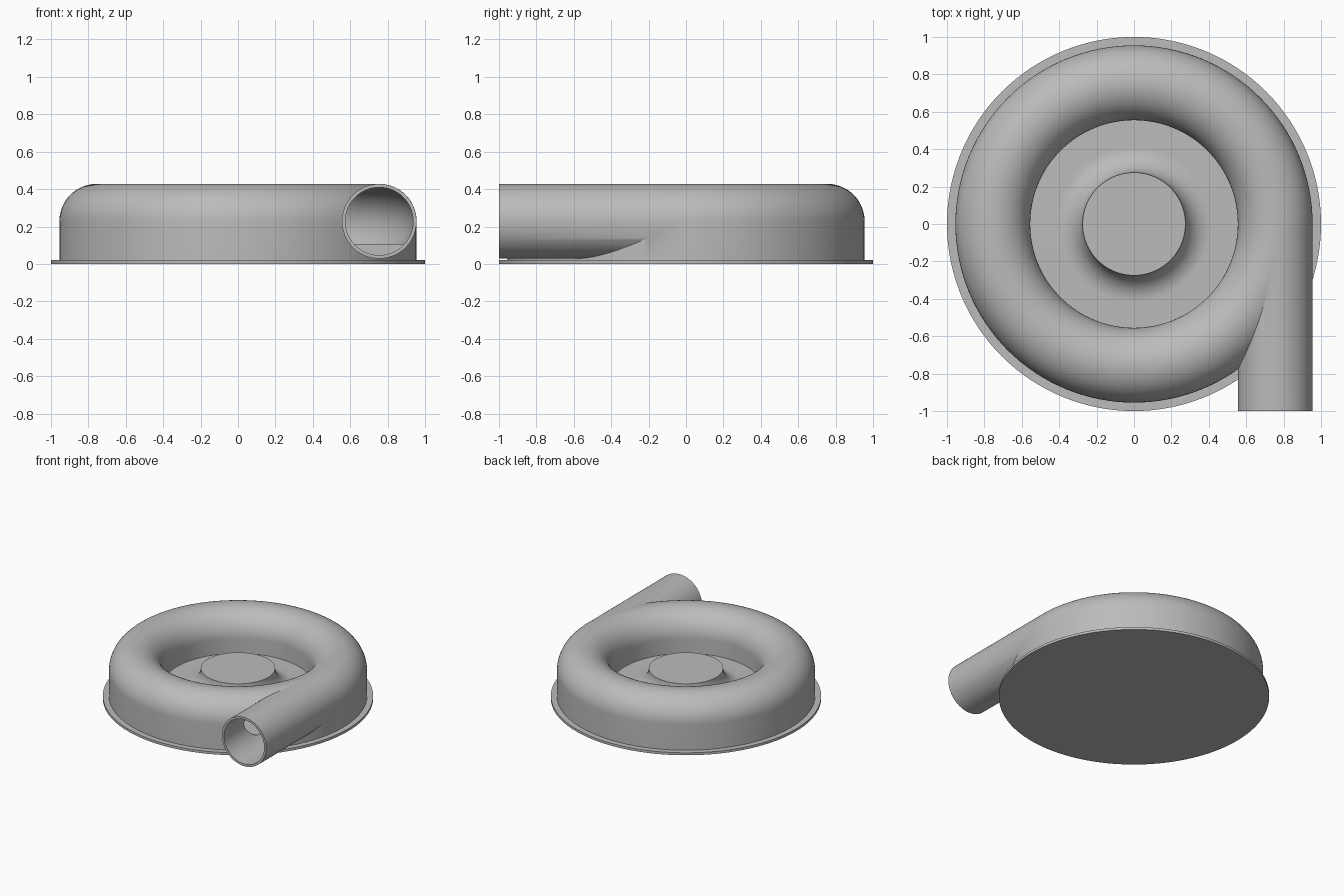
import bpy, bmesh
from math import sin, cos, pi, asin, radians
from mathutils import Matrix

cube = bpy.data.objects.get("Cube")
if cube:
    bpy.data.objects.remove(cube, do_unlink=True)

RING, TUBE, AXIS_Z = 0.755, 0.2, 0.228   # volute centreline radius, tube radius, tube height
BORE = 0.182                             # inside radius of the tube
FLOOR, HUB_Z, HUB_R = 0.107, 0.245, 0.275
SEGMENTS = 128

grey = bpy.data.materials.new("cast_grey")
grey.use_nodes = True
grey.diffuse_color = (0.5, 0.5, 0.5, 1)
grey.node_tree.nodes["Principled BSDF"].inputs["Base Color"].default_value = (0.5, 0.5, 0.5, 1)


def finish(bm, name):
    bmesh.ops.recalc_face_normals(bm, faces=bm.faces)
    mesh = bpy.data.meshes.new(name)
    bm.to_mesh(mesh)
    bm.free()
    mesh.materials.append(grey)
    obj = bpy.data.objects.new(name, mesh)
    bpy.context.collection.objects.link(obj)
    return obj


def arc(cx, cz, r, start, end, steps=24):
    angles = [start + (end - start) * i / steps for i in range(steps + 1)]
    return [(cx + r * cos(a), cz + r * sin(a)) for a in angles]


def lathe(name, profile, closed=False):
    """Revolve (radius, z) points about the vertical axis."""
    bm = bmesh.new()
    verts = [bm.verts.new((r, 0, z)) for r, z in profile]
    edges = [bm.edges.new(pair) for pair in zip(verts, verts[1:])]
    if closed:
        edges.append(bm.edges.new((verts[-1], verts[0])))
    bmesh.ops.spin(bm, geom=verts + edges, cent=(0, 0, 0), axis=(0, 0, 1),
                   angle=2 * pi, steps=SEGMENTS, use_merge=True)
    bmesh.ops.remove_doubles(bm, verts=bm.verts, dist=1e-5)
    return finish(bm, name)


def pipe(name, radius, y0, y1):
    """Solid cylinder along y on the outlet axis."""
    bm = bmesh.new()
    place = Matrix.Translation((RING, (y0 + y1) / 2, AXIS_Z)) @ Matrix.Rotation(pi / 2, 4, 'X')
    bmesh.ops.create_cone(bm, cap_ends=True, segments=96, radius1=radius, radius2=radius,
                          depth=y1 - y0, matrix=place)
    return finish(bm, name)


def combine(target, other, operation):
    mod = target.modifiers.new(operation.lower(), 'BOOLEAN')
    mod.operation, mod.solver, mod.object = operation, 'EXACT', other
    bpy.context.view_layer.objects.active = target
    bpy.ops.object.modifier_apply(modifier=mod.name)
    bpy.data.objects.remove(other, do_unlink=True)


def smooth(obj):
    bpy.ops.object.select_all(action='DESELECT')
    obj.select_set(True)
    bpy.context.view_layer.objects.active = obj
    bpy.ops.object.shade_smooth_by_angle(angle=radians(30))


# Flat mounting flange
flange = lathe("base_flange", [(0, 0), (1, 0), (1, 0.02), (0, 0.02)])

# Casing: straight outer wall, rounded top, inner wall, floor and flared hub
fillet = HUB_Z - FLOOR
profile = [(0, 0.01), (RING + TUBE, 0.01)]
profile += arc(RING, AXIS_Z, TUBE, 0, pi, 40)
profile += [(RING - TUBE, FLOOR)]
profile += arc(HUB_R + fillet, HUB_Z, fillet, 1.5 * pi, pi, 16)
profile += [(0, HUB_Z)]
casing = lathe("volute_casing", profile)

# Tangential outlet, then hollow out the ring channel and the outlet bore
combine(casing, pipe("outlet_pipe", TUBE - 0.0007, -1, 0), 'UNION')
dip = asin((AXIS_Z - FLOOR) / BORE)
channel = lathe("channel_cutter", arc(RING, AXIS_Z, BORE, -dip, pi + dip, 48), closed=True)
combine(casing, channel, 'DIFFERENCE')
combine(casing, pipe("bore_cutter", BORE - 0.0007, -1.1, 0), 'DIFFERENCE')

for part in (flange, casing):
    smooth(part)
